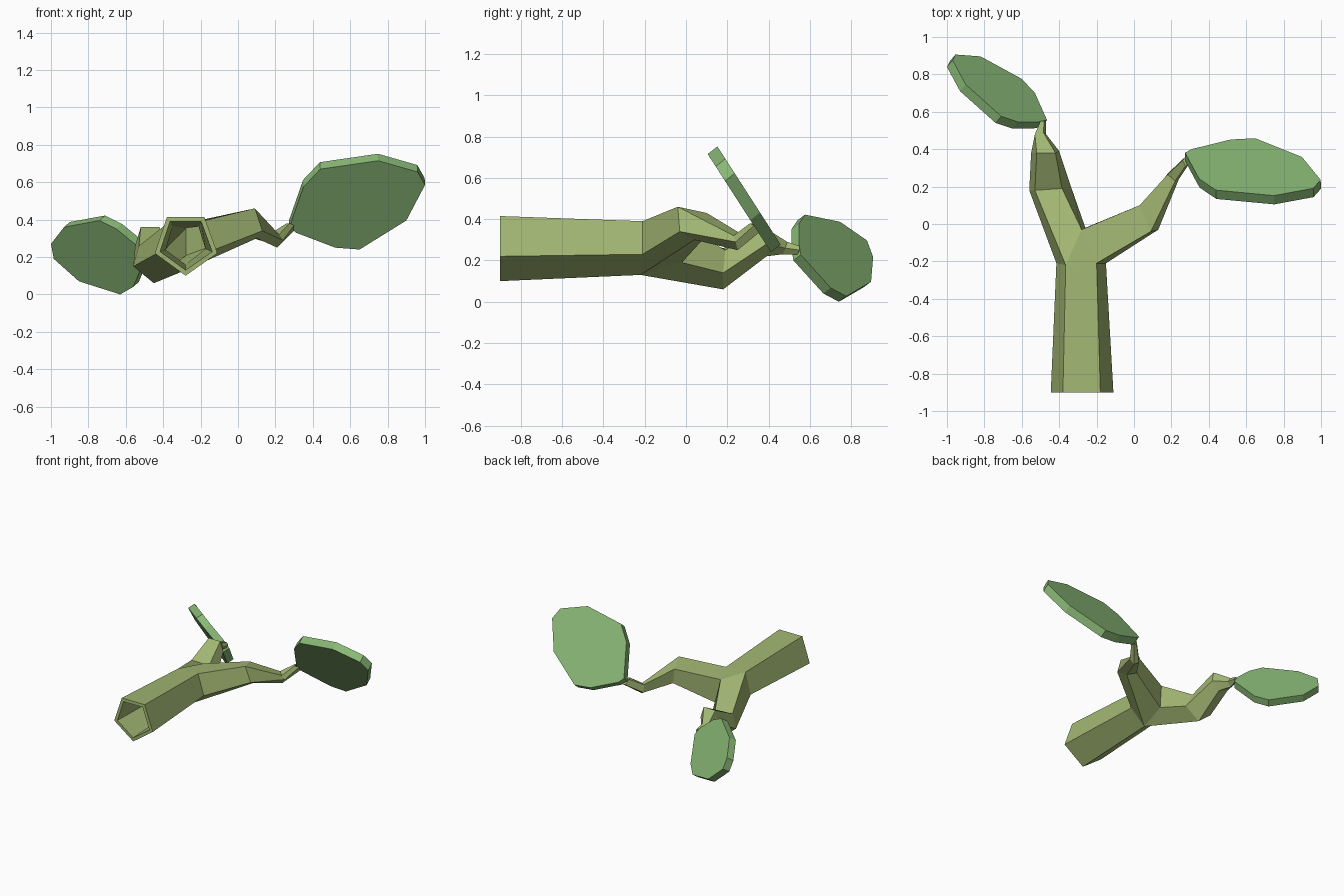
import bpy, bmesh
from mathutils import Vector

if "Cube" in bpy.data.objects:
    bpy.data.objects.remove(bpy.data.objects["Cube"])


def material(name, rgb):
    m = bpy.data.materials.new(name)
    m.diffuse_color = (*rgb, 1)
    m.use_nodes = True
    m.node_tree.nodes["Principled BSDF"].inputs["Base Color"].default_value = m.diffuse_color
    return m


BARK = material("stem_green", (0.36, 0.47, 0.17))
LEAF = material("leaf_green", (0.25, 0.48, 0.18))


def finish(name, bm, mat):
    bmesh.ops.remove_doubles(bm, verts=bm.verts, dist=0.0005)
    bmesh.ops.recalc_face_normals(bm, faces=bm.faces)
    me = bpy.data.meshes.new(name)
    bm.to_mesh(me)
    bm.free()
    me.materials.append(mat)
    ob = bpy.data.objects.new(name, me)
    bpy.context.collection.objects.link(ob)
    return ob


def loft(bm, rings, caps=False):
    vs = [[bm.verts.new(p) for p in r] for r in rings]
    for a, b in zip(vs, vs[1:]):
        n = len(a)
        for i in range(n):
            bm.faces.new((a[i], a[(i + 1) % n], b[(i + 1) % n], b[i]))
    if caps:
        bm.faces.new(vs[0])
        bm.faces.new(vs[-1])


# Five-sided rings: top left, top right, right side, bottom, left side
trunk_end = [(-.38, -.9, .415), (-.18, -.9, .415), (-.11, -.9, .22), (-.28, -.9, .10), (-.445, -.9, .22)]
fork = [(-.365, -.22, .39), (-.20, -.21, .39), (-.15, -.21, .23), (-.28, -.22, .13), (-.415, -.21, .23)]
TL, TR, SR, B, SL = fork
crotch_top, crotch_low = (-.28, -.03, .38), (-.26, -.02, .19)

left_1 = [(-.53, .18, .26), (-.385, .19, .25), (-.33, .18, .14), (-.45, .18, .06), (-.56, .18, .15)]
left_2 = [(-.52, .38, .36), (-.42, .38, .36), (-.40, .39, .28), (-.46, .39, .22), (-.55, .38, .26)]
left_3 = [(-.53, .48, .29), (-.485, .49, .29), (-.47, .48, .26), (-.50, .47, .23), (-.525, .47, .25)]
left_4 = [(-.50, .55, .27), (-.48, .55, .27), (-.47, .55, .25), (-.48, .54, .23), (-.50, .54, .24)]
right_1 = [(.03, .10, .43), (.09, -.04, .46), (.13, -.03, .34), (.10, .04, .30), (.05, .09, .31)]
right_2 = [(.18, .265, .33), (.22, .23, .32), (.24, .24, .29), (.21, .25, .25), (.18, .27, .27)]
right_3 = [(.26, .34, .38), (.275, .31, .38), (.30, .33, .37), (.30, .36, .34), (.275, .36, .34)]

# Hollow trunk and fork
bm = bmesh.new()
loft(bm, [trunk_end, fork])
loft(bm, [[TL, crotch_top, crotch_low, B, SL], left_1, left_2])
loft(bm, [[crotch_top, TR, SR, B, crotch_low], right_1])
bm.faces.new([bm.verts.new(p) for p in (TL, TR, crotch_top)])
trunk = finish("forked_trunk", bm, BARK)
shell = trunk.modifiers.new("wall", 'SOLIDIFY')
shell.thickness = 0.03
shell.offset = -1

# Twig tips carrying the leaves
for name, rings in (("left_twig", [left_2, left_3, left_4]),
                    ("right_twig", [right_1, right_2, right_3])):
    bm = bmesh.new()
    loft(bm, rings, True)
    finish(name, bm, BARK)


# Leaves: flat slabs raised from their lower outline
def leaf(name, outline, offset):
    bm = bmesh.new()
    low = [Vector(p) for p in outline]
    loft(bm, [low, [p + Vector(offset) for p in low]], True)
    finish(name, bm, LEAF)


right_outline = [(.275, .36), (.35, .575), (.44, .67), (.75, .715), (.96, .655),
                 (1.0, .585), (.90, .395), (.65, .24), (.52, .25), (.31, .33)]
leaf("right_leaf", [(x, .105 + (.715 - z) * .645, z) for x, z in right_outline], (-.002, .047, .037))

leaf("left_leaf", [(-1.0, .84, .27), (-.985, .87, .19), (-.85, .86, .07), (-.63, .74, .0),
                   (-.56, .665, .04), (-.495, .52, .20), (-.54, .51, .26), (-.65, .51, .35),
                   (-.74, .54, .395), (-.93, .71, .36)], (.03, .036, .027))
